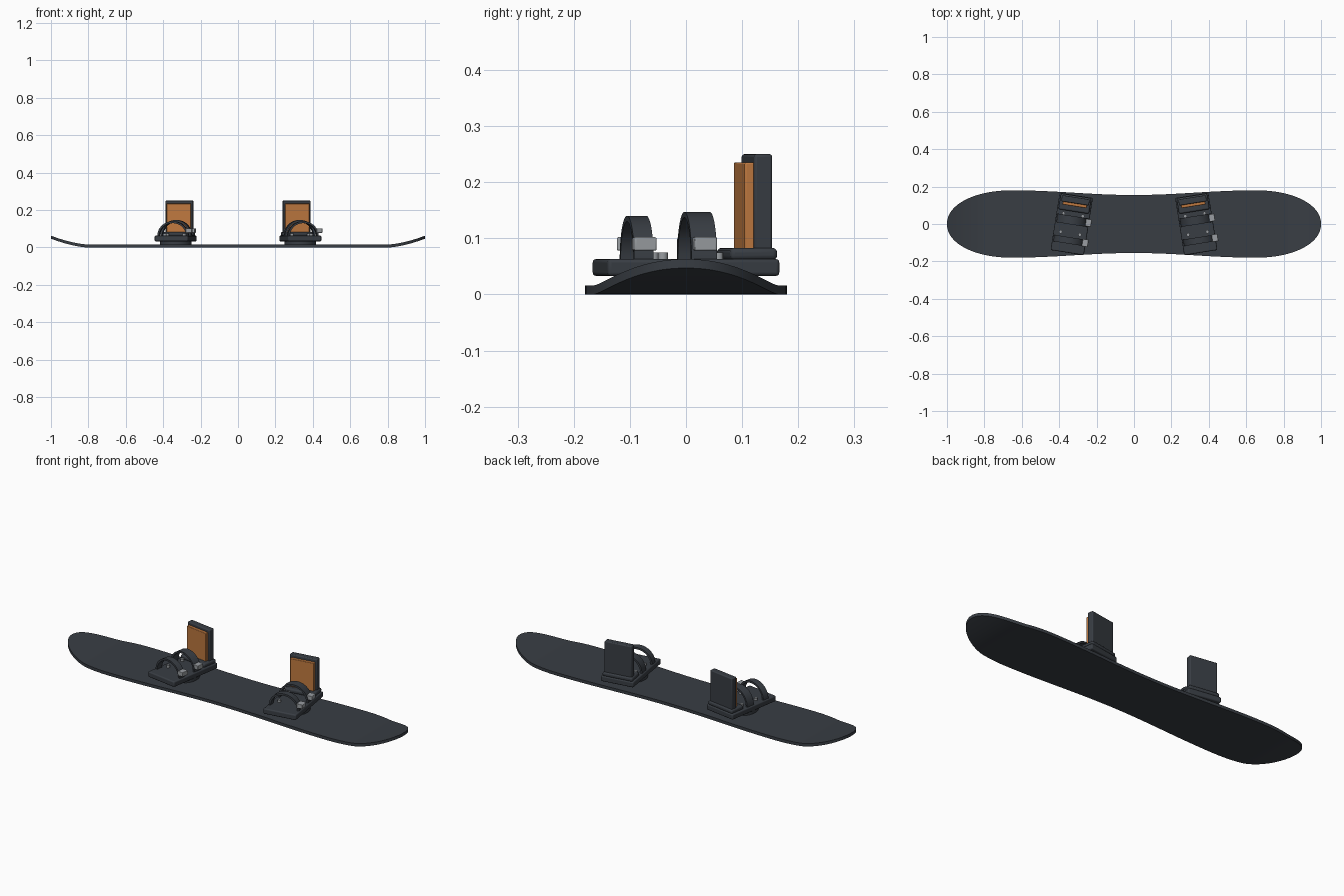
import bpy, bmesh, math
from mathutils import Matrix, Vector

if "Cube" in bpy.data.objects:
    bpy.data.objects.remove(bpy.data.objects["Cube"])


def material(name, colour):
    m = bpy.data.materials.new(name)
    m.use_nodes = True
    rgba = (*colour, 1)
    m.diffuse_color = rgba
    m.node_tree.nodes["Principled BSDF"].inputs["Base Color"].default_value = rgba
    return m


charcoal = material("charcoal", (0.04, 0.047, 0.057))
orange = material("orange", (0.52, 0.19, 0.05))
silver = material("silver grey", (0.32, 0.34, 0.36))


def finish(name, bm, mat, place=Matrix(), bevel=0.0):
    bmesh.ops.recalc_face_normals(bm, faces=bm.faces)
    mesh = bpy.data.meshes.new(name)
    bm.to_mesh(mesh)
    bm.free()
    mesh.materials.append(mat)
    ob = bpy.data.objects.new(name, mesh)
    bpy.context.collection.objects.link(ob)
    ob.matrix_world = place
    if bevel:
        mod = ob.modifiers.new("rounded edges", "BEVEL")
        mod.width = bevel
        mod.segments = 3
    bpy.ops.object.select_all(action="DESELECT")
    ob.select_set(True)
    bpy.context.view_layer.objects.active = ob
    bpy.ops.object.shade_smooth_by_angle(angle=math.radians(35))
    return ob


def box(name, centre, size, mat, place, bevel):
    bm = bmesh.new()
    bmesh.ops.create_cube(bm, size=1)
    bmesh.ops.scale(bm, vec=size, verts=bm.verts)
    bmesh.ops.translate(bm, vec=centre, verts=bm.verts)
    return finish(name, bm, mat, place, bevel)


def disc(name, centre, radius, height, mat, place, sides=32):
    bm = bmesh.new()
    bmesh.ops.create_cone(bm, cap_ends=True, segments=sides, radius1=radius,
                          radius2=radius, depth=height)
    bmesh.ops.translate(bm, vec=centre, verts=bm.verts)
    return finish(name, bm, mat, place)


def strap(name, y, width, half_span, rise, mat, place, thick=0.01, base=0.062):
    # Half-elliptical band arching over the boot space
    bm = bmesh.new()
    rings = []
    steps = 24
    for i in range(steps + 1):
        a = math.pi * i / steps
        ring = []
        for inset, side in ((0, -1), (0, 1), (thick, 1), (thick, -1)):
            ring.append(bm.verts.new(((half_span - inset) * math.cos(a),
                                      y + side * width / 2,
                                      base + (rise - inset) * math.sin(a))))
        rings.append(ring)
    for a, b in zip(rings, rings[1:]):
        for k in range(4):
            n = (k + 1) % 4
            bm.faces.new((a[k], a[n], b[n], b[k]))
    bm.faces.new(rings[0])
    bm.faces.new(rings[-1])
    return finish(name, bm, mat, place)


# Board: sidecut outline with rounded, upturned tips
WIDE, WAIST, SHOULDER, THICK = 0.18, 0.155, 0.65, 0.016


def half_width(x):
    x = abs(x)
    if x < SHOULDER:
        return WAIST + (WIDE - WAIST) * (1 - math.cos(math.pi * x / SHOULDER)) / 2
    t = (x - SHOULDER) / (1 - SHOULDER)
    return WIDE * max(0, 1 - t ** 2.1) ** (1 / 2.1)


def lift(x):
    return 0.047 * max(0, (abs(x) - 0.8) / 0.2) ** 1.6


def board():
    bm = bmesh.new()
    right = [SHOULDER * i / 12 for i in range(12)]
    right += [SHOULDER + (1 - SHOULDER) * math.sin(math.pi / 2 * i / 28) for i in range(28)]
    right.append(0.9999)
    xs = [-x for x in reversed(right[1:])] + right
    across = 8
    layers = []
    for h in (0, THICK):
        layers.append([[bm.verts.new((x, half_width(x) * (2 * j / across - 1), lift(x) + h))
                        for j in range(across + 1)] for x in xs])
    low, top = layers
    for i in range(len(xs) - 1):
        for grid in layers:
            for j in range(across):
                bm.faces.new((grid[i][j], grid[i + 1][j], grid[i + 1][j + 1], grid[i][j + 1]))
        for j in (0, across):
            bm.faces.new((low[i][j], low[i + 1][j], top[i + 1][j], top[i][j]))
    for i in (0, len(xs) - 1):
        for j in range(across):
            bm.faces.new((low[i][j], low[i][j + 1], top[i][j + 1], top[i][j]))
    finish("board", bm, charcoal)


board()

# Bindings: same parts, turned outward on each side
for side, x, angle in (("right", -0.333, -9), ("left", 0.333, 9)):
    place = Matrix.Translation(Vector((x, 0, 0))) @ Matrix.Rotation(math.radians(angle), 4, "Z")
    disc(side + "_mounting_disc", (0, 0, 0.026), 0.085, 0.022, charcoal, place)
    box(side + "_baseplate", (0, 0, 0.048), (0.18, 0.31, 0.03), charcoal, place, 0.006)
    box(side + "_heel_cup", (0, 0.11, 0.072), (0.165, 0.085, 0.022), charcoal, place, 0.008)
    box(side + "_highback", (0, 0.128, 0.163), (0.15, 0.033, 0.174), charcoal, place, 0.005)
    box(side + "_highback_pad", (0, 0.106, 0.157), (0.13, 0.02, 0.156), orange, place, 0.003)
    for part, y, width, rise in (("toe", -0.089, 0.035, 0.078), ("ankle", 0.02, 0.046, 0.085)):
        strap(f"{side}_{part}_strap", y, width, 0.083, rise, charcoal, place)
        box(f"{side}_{part}_buckle", (0.087, y, 0.09), (0.032, 0.04, 0.024), silver, place, 0.003)
    for i, (sx, sy) in enumerate(((-1, -1), (1, -1), (-1, 1), (1, 1))):
        disc(f"{side}_screw_{i + 1}", (sx * 0.052, sy * 0.05, 0.068), 0.009, 0.014,
             silver, place, 12)
